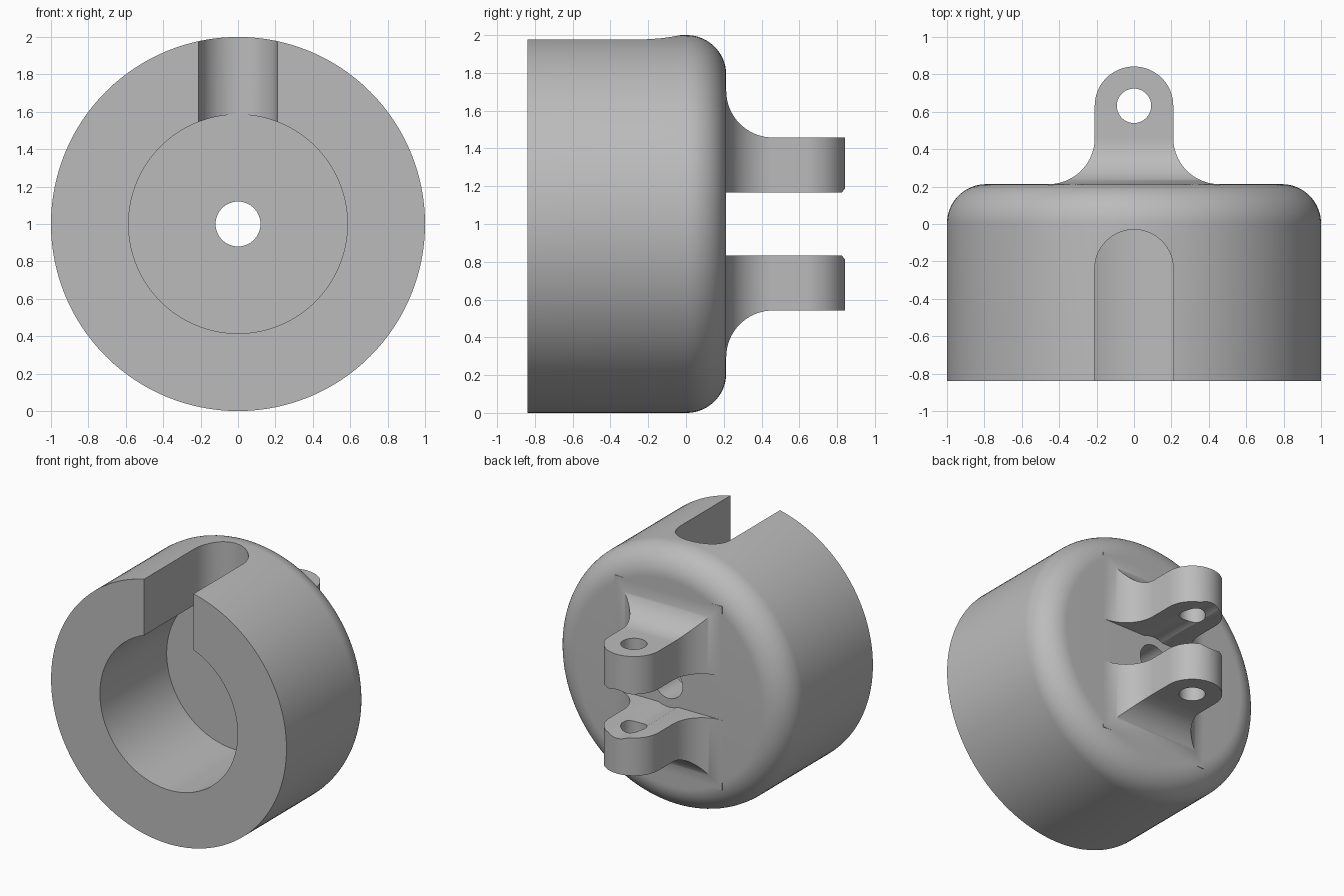
import bpy, bmesh
from math import sin, cos, pi, radians
from mathutils import Vector, Matrix

if "Cube" in bpy.data.objects:
    bpy.data.objects.remove(bpy.data.objects["Cube"], do_unlink=True)

grey = bpy.data.materials.new("plain grey")
grey.use_nodes = True
COLOUR = (0.5, 0.5, 0.5, 1)
grey.diffuse_color = COLOUR
grey.node_tree.nodes["Principled BSDF"].inputs["Base Color"].default_value = COLOUR

FRONT, BACK, FLOOR = -0.84, 0.213, -0.03   # body ends and bore floor along y
ROUND = 0.21                               # rounded back edge, slot and lug half width
EYE_Y, FLARE = 0.632, 0.247                # lug eye centre and base fillet radius
SUNK = BACK - 0.03                         # lug root inside the body


def arc(cx, cy, r, start, end, n=24):
    angles = [radians(start + (end - start) * i / n) for i in range(n + 1)]
    return [(cx + r * cos(a), cy + r * sin(a)) for a in angles]


def finish(name, bm):
    bmesh.ops.remove_doubles(bm, verts=bm.verts, dist=1e-5)
    bmesh.ops.recalc_face_normals(bm, faces=bm.faces)
    mesh = bpy.data.meshes.new(name)
    bm.to_mesh(mesh)
    bm.free()
    mesh.materials.append(grey)
    obj = bpy.data.objects.new(name, mesh)
    bpy.context.collection.objects.link(obj)
    return obj


def prism(name, points, place, low, high):
    """Extrude a 2D outline from low to high; place maps (u, v, w) to xyz."""
    bm = bmesh.new()
    face = bm.faces.new([bm.verts.new(place(u, v, low)) for u, v in points])
    out = bmesh.ops.extrude_face_region(bm, geom=[face])
    shift = Vector(place(0, 0, high)) - Vector(place(0, 0, low))
    bmesh.ops.translate(bm, vec=shift, verts=[g for g in out["geom"] if isinstance(g, bmesh.types.BMVert)])
    return finish(name, bm)


def along_z(u, v, w):
    return (u, v, w)


def along_x(u, v, w):
    return (w, u, v)


def along_y(u, v, w):
    return (u, w, v)


def combine(obj, other, operation):
    mod = obj.modifiers.new(operation.lower(), 'BOOLEAN')
    mod.operation, mod.object, mod.solver = operation, other, 'EXACT'
    bpy.context.view_layer.objects.active = obj
    bpy.ops.object.modifier_apply(modifier=mod.name)
    bpy.data.objects.remove(other, do_unlink=True)


def smooth(obj):
    bpy.ops.object.select_all(action='DESELECT')
    obj.select_set(True)
    bpy.context.view_layer.objects.active = obj
    bpy.ops.object.shade_smooth_by_angle(angle=radians(30))


# Round body: closed radius/depth profile spun about the y axis
profile = [(0.12, FLOOR), (0.585, FLOOR), (0.585, FRONT), (1, FRONT)]
profile += arc(1 - ROUND, BACK - ROUND, ROUND, 0, 90, 16) + [(0.12, BACK)]
bm = bmesh.new()
ring = [bm.verts.new((r, y, 1)) for r, y in profile]
edges = [bm.edges.new((ring[i - 1], ring[i])) for i in range(len(ring))]
bmesh.ops.spin(bm, geom=ring + edges, cent=(0, 0, 1), axis=(0, 1, 0),
               angle=2 * pi, steps=128, use_merge=True)
body = finish("body", bm)

# Round-ended slot through the top wall into the bore
slot = arc(0, FLOOR - ROUND, ROUND, 0, 180, 32) + [(-ROUND, FRONT - 0.2), (ROUND, FRONT - 0.2)]
combine(body, prism("slot_cutter", slot, along_z, 1.2, 2.2), 'DIFFERENCE')
smooth(body)

# Two lugs: flared plan outline intersected with a flared side outline
fillet = arc(ROUND + FLARE, BACK + FLARE, FLARE, 270, 180)
right_edge = [(ROUND + FLARE, SUNK)] + fillet
plan = right_edge + arc(0, EYE_Y, ROUND, 0, 180, 40) + [(-x, y) for x, y in reversed(right_edge)]
IN, OUT = 0.168, 0.458                     # lug faces measured from the axis
side = [(SUNK, IN), (1, IN), (1, OUT)] + arc(BACK + FLARE, OUT + FLARE, FLARE, 270, 180)
side += [(SUNK, OUT + FLARE)]

for name, sign in (("upper_lug", 1), ("lower_lug", -1)):
    lug = prism(name, [(y, 1 + sign * z) for y, z in side], along_x, -0.6, 0.6)
    combine(lug, prism("plan_cutter", plan, along_z, -0.1, 2.1), 'INTERSECT')
    # Pin hole
    hole = arc(0, EYE_Y, 0.092, 0, 360, 48)[:-1]
    combine(lug, prism("pin_cutter", hole, along_z, -0.1, 2.1), 'DIFFERENCE')
    # Shallow clearance groove in line with the body hole
    groove = arc(0, 1, 0.187, 0, 360, 64)[:-1]
    combine(lug, prism("groove_cutter", groove, along_y, BACK, 1.1), 'DIFFERENCE')
    smooth(lug)
